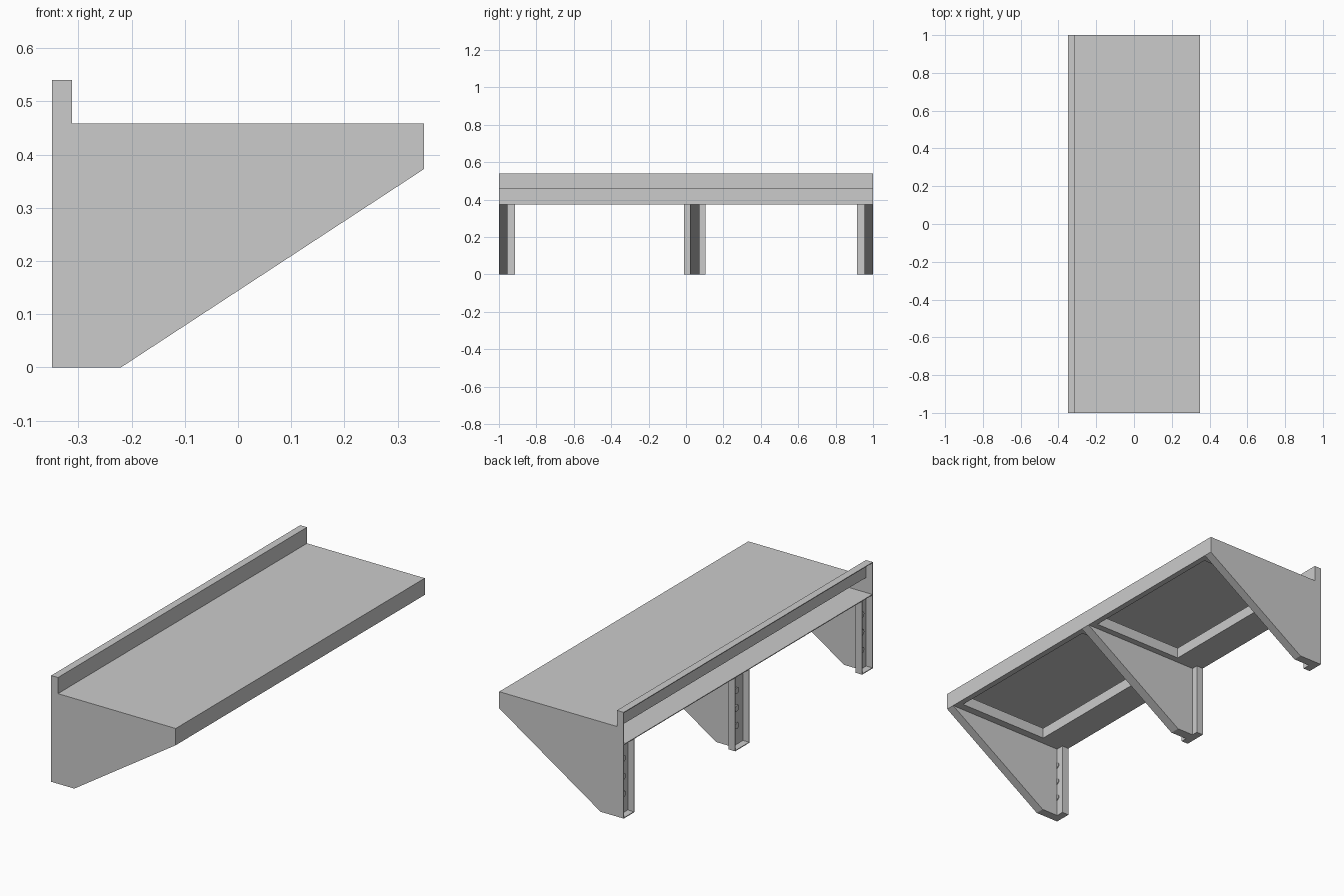
import bpy, bmesh, math
from mathutils import Matrix

if "Cube" in bpy.data.objects:
    bpy.data.objects.remove(bpy.data.objects["Cube"])

T = 0.004                       # sheet thickness
X0, X1 = -0.35, 0.35            # back and front
XW = -0.312                     # splash wall / bracket web plane
ZB, ZT, ZS = 0.373, 0.458, 0.54 # skirt bottom, shelf top, splash top


def finish(name, bm):
    bmesh.ops.recalc_face_normals(bm, faces=bm.faces)
    me = bpy.data.meshes.new(name)
    bm.to_mesh(me)
    bm.free()
    ob = bpy.data.objects.new(name, me)
    bpy.context.collection.objects.link(ob)
    return ob


def box(name, x, y, z):
    bm = bmesh.new()
    bmesh.ops.create_cube(bm, size=1)
    for v in bm.verts:
        for i, (a, b) in enumerate((x, y, z)):
            v.co[i] = a if v.co[i] < 0 else b
    return finish(name, bm)


def extrude_y(name, profile, y0, y1):
    bm = bmesh.new()
    f = bm.faces.new([bm.verts.new((x, y0, z)) for x, z in profile])
    r = bmesh.ops.extrude_face_region(bm, geom=[f])
    for v in r["geom"]:
        if isinstance(v, bmesh.types.BMVert):
            v.co.y = y1
    return finish(name, bm)


# Shelf sheet: back-splash hem, splash, top, front skirt and small return
extrude_y("shelf_sheet", [
    (X0, ZS - T), (X0, ZS), (XW, ZS), (XW, ZT), (X1, ZT), (X1, ZB),
    (X1 - 0.03, ZB), (X1 - 0.03, ZB + T), (X1 - T, ZB + T), (X1 - T, ZT - T),
    (XW - T, ZT - T), (XW - T, ZS - T)], -1, 1)

# End plates covering the whole side silhouette
side = [(X0, 0), (-0.22, 0), (X1, ZB), (X1, ZT), (XW, ZT), (XW, ZS), (X0, ZS)]
for s, label in ((-1, "front"), (1, "back")):
    extrude_y(label + "_end_plate", side, s, s * (1 - T))


def bracket(name, y0, y1, s0, s1):
    """Channel y0..y1 along wall and shelf, triangular gusset s0..s1."""
    extrude_y(name + "_gusset",
              [(XW, 0), (-0.22, 0), (X1, ZB), (XW, ZB)], s0, s1)
    box(name + "_wall_web", (XW - T, XW), (y0, y1), (0, ZB))
    box(name + "_foot", (X0, XW), (y0, y1), (0, T))
    box(name + "_shelf_web", (X0, X1 - T), (y0, y1), (ZB, ZB + T))
    for k, y in enumerate((y0, y1 - T)):
        box(f"{name}_wall_lip_{k}", (X0, XW), (y, y + T), (0, ZB))
        box(f"{name}_shelf_lip_{k}", (-0.19, X1 - T), (y, y + T), (ZB, ZB + 0.055))
    # Fixing bolts through the wall web
    bm = bmesh.new()
    for z in (0.10, 0.19, 0.28):
        m = Matrix.Translation((XW - T / 2, (y0 + y1) / 2, z)) @ Matrix.Rotation(math.pi / 2, 4, 'Y')
        bmesh.ops.create_cone(bm, cap_ends=True, segments=16, radius1=0.016,
                              radius2=0.016, depth=0.014, matrix=m)
    finish(name + "_bolts", bm)


bracket("front_bracket", -1, -0.915, -1, -0.955)
bracket("middle_bracket", -0.01, 0.105, 0.022, 0.072)
bracket("back_bracket", 0.915, 1, 0.955, 1)

# Rear stiffening rails between the brackets
for label, y0, y1 in (("front", -0.915, -0.01), ("back", 0.105, 0.915)):
    extrude_y(label + "_rear_rail", [
        (X0, ZB), (-0.19, ZB), (-0.19, ZB + 0.055), (-0.19 - T, ZB + 0.055),
        (-0.19 - T, ZB + T), (X0, ZB + T)], y0, y1)
